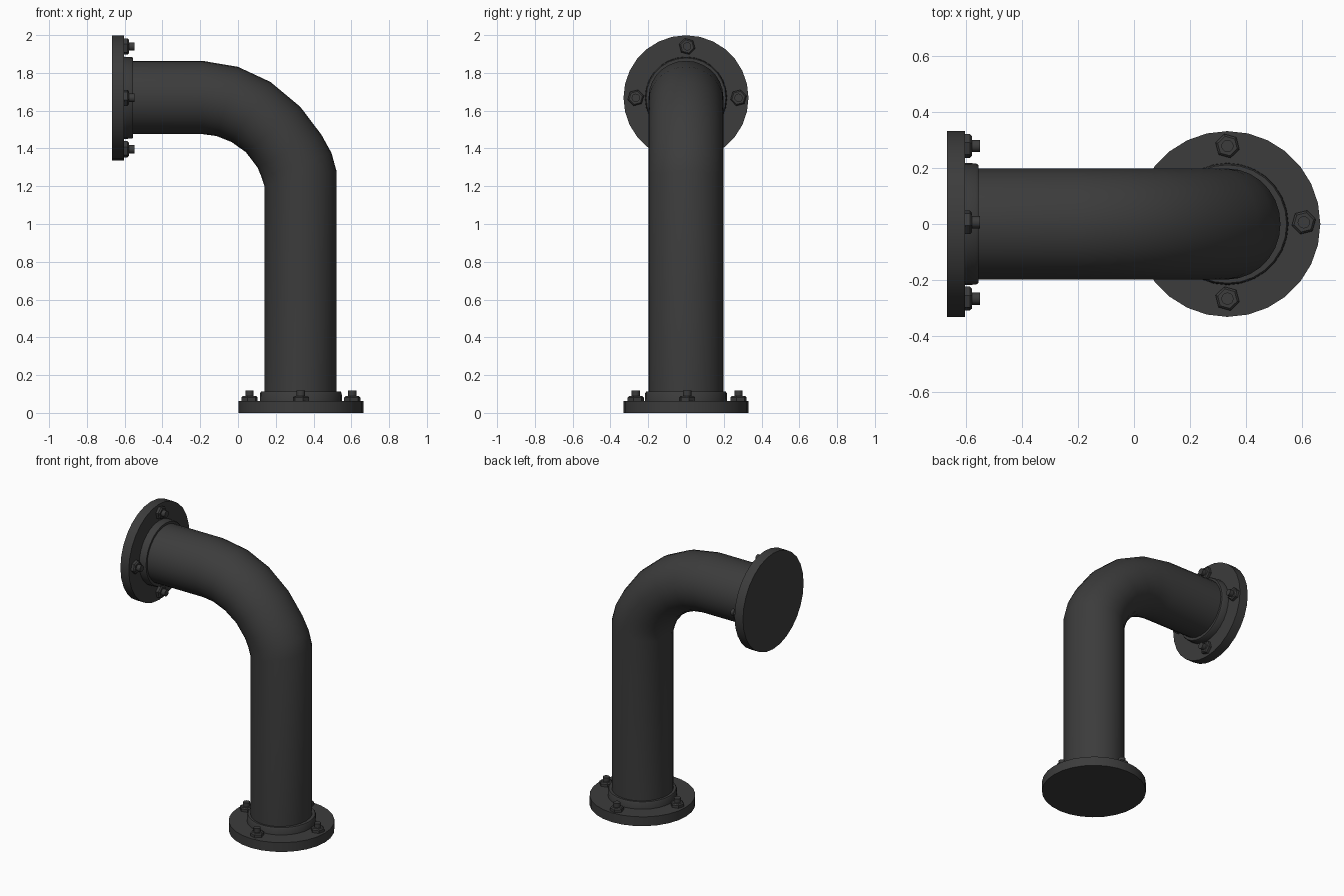
import bpy, bmesh
from math import sin, cos, tau, pi, radians
from mathutils import Matrix, Vector

if "Cube" in bpy.data.objects:
    bpy.data.objects.remove(bpy.data.objects["Cube"])

iron = bpy.data.materials.new("dark_iron")
iron.diffuse_color = (0.045, 0.045, 0.045, 1)
iron.use_nodes = True
iron.node_tree.nodes["Principled BSDF"].inputs["Base Color"].default_value = iron.diffuse_color


def finish(name, bm, angle=35):
    bmesh.ops.recalc_face_normals(bm, faces=bm.faces)
    mesh = bpy.data.meshes.new(name)
    bm.to_mesh(mesh)
    bm.free()
    obj = bpy.data.objects.new(name, mesh)
    bpy.context.collection.objects.link(obj)
    mesh.materials.append(iron)
    bpy.ops.object.select_all(action='DESELECT')
    bpy.context.view_layer.objects.active = obj
    obj.select_set(True)
    bpy.ops.object.shade_smooth_by_angle(angle=radians(angle))
    return obj


def loft(name, rings, matrix=Matrix()):
    """Skin a list of vertex rings and cap both ends."""
    bm = bmesh.new()
    loops = [[bm.verts.new(matrix @ Vector(p)) for p in ring] for ring in rings]
    n = len(loops[0])
    for a, b in zip(loops, loops[1:]):
        for i in range(n):
            j = (i + 1) % n
            bm.faces.new((a[i], a[j], b[j], b[i]))
    bm.faces.new(loops[0])
    bm.faces.new(loops[-1])
    return finish(name, bm)


def turned(name, profile, sides, matrix, turn=0):
    """Solid of revolution from (radius, height) pairs."""
    rings = [[(r * cos(tau * i / sides + turn), r * sin(tau * i / sides + turn), z)
              for i in range(sides)] for r, z in profile]
    return loft(name, rings, matrix)


# Elbow pipe: each section is spanned by an inner and an outer (x, z) point
sections = [((0.14, 0.04), (0.522, 0.04)),
            ((0.14, 1.20), (0.522, 1.278)),
            ((0.124, 1.25), (0.495, 1.376)),
            ((0.103, 1.30), (0.442, 1.472)),
            ((0.042, 1.38), (0.33, 1.62)),
            ((-0.034, 1.434), (0.172, 1.752)),
            ((-0.114, 1.466), (0.0, 1.832)),
            ((-0.19, 1.476), (-0.19, 1.864)),
            ((-0.63, 1.476), (-0.63, 1.864))]
rings = []
for a, b in sections:
    inner, outer = Vector((a[0], 0, a[1])), Vector((b[0], 0, b[1]))
    mid, half = (inner + outer) / 2, (outer - inner) / 2
    rings.append([mid + half * cos(tau * i / 28) + Vector((0, 0.198 * sin(tau * i / 28), 0))
                  for i in range(28)])
loft("elbow_pipe", rings)

# Flanged ends: plate, weld collar and four bolts with hex nuts
ends = {"base": Matrix.Translation((0.333, 0, 0)),
        "outlet": Matrix.Translation((-0.667, 0, 1.668)) @ Matrix.Rotation(pi / 2, 4, 'Y')}
for end, m in ends.items():
    turned(end + "_flange", [(0.331, 0), (0.331, 0.064)], 28, m)
    turned(end + "_collar", [(0.218, 0.05), (0.216, 0.104), (0.211, 0.112), (0.19, 0.112)], 28, m)
    for k in range(4):
        a = k * pi / 2
        spot = m @ Matrix.Translation((0.272 * cos(a), 0.272 * sin(a) + 0.006, 0))
        turned(f"{end}_nut_{k + 1}", [(0.044, 0.055), (0.044, 0.082), (0.036, 0.09)], 6, spot, 0.25 + a)
        turned(f"{end}_bolt_{k + 1}", [(0.022, 0.07), (0.022, 0.118)], 12, spot)
